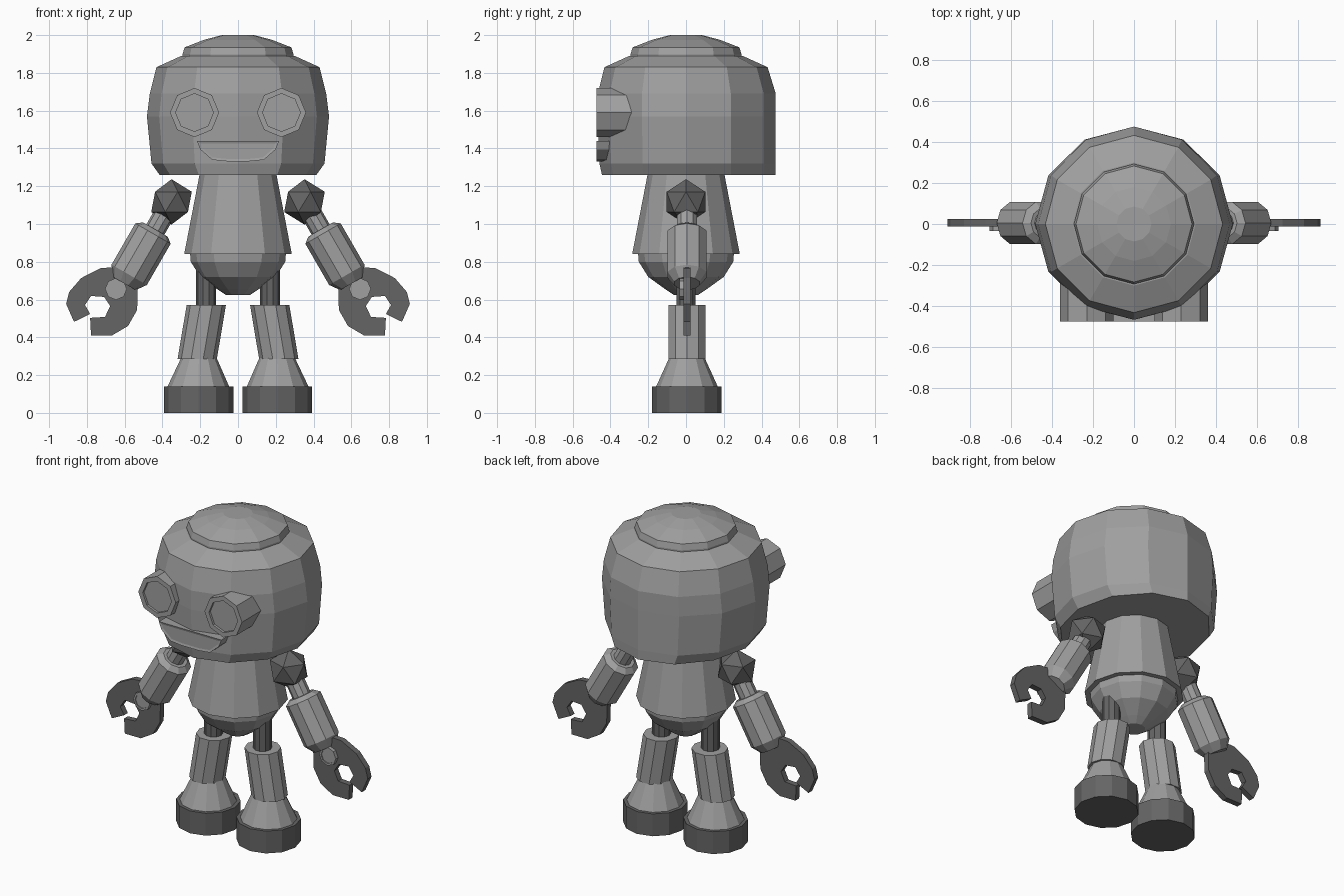
import bpy, bmesh, math
from mathutils import Vector

if "Cube" in bpy.data.objects:
    bpy.data.objects.remove(bpy.data.objects["Cube"])


def material(name, v):
    m = bpy.data.materials.new(name)
    m.diffuse_color = (v, v, v, 1)
    m.use_nodes = True
    m.node_tree.nodes["Principled BSDF"].inputs["Base Color"].default_value = m.diffuse_color
    return m


LIGHT = material("light grey", 0.35)
DARK = material("dark grey", 0.13)


def finish(name, bm, mat):
    bmesh.ops.recalc_face_normals(bm, faces=bm.faces)
    me = bpy.data.meshes.new(name)
    bm.to_mesh(me)
    bm.free()
    me.materials.append(mat)
    ob = bpy.data.objects.new(name, me)
    bpy.context.collection.objects.link(ob)
    return ob


def loft(name, rings, n, mat, axis=(0, 0, 1)):
    """Skin n-sided rings (centre, radius) that all face along axis, capped."""
    q = Vector((0, 0, 1)).rotation_difference(Vector(axis))
    bm = bmesh.new()
    loops = []
    for c, r in rings:
        loops.append([bm.verts.new(Vector(c) + q @ Vector((r * math.cos(2 * math.pi * i / n),
                                                           r * math.sin(2 * math.pi * i / n), 0)))
                      for i in range(n)])
    for a, b in zip(loops, loops[1:]):
        for i in range(n):
            bm.faces.new((a[i], a[(i + 1) % n], b[(i + 1) % n], b[i]))
    bm.faces.new(loops[0])
    bm.faces.new(loops[-1])
    return finish(name, bm, mat)


def turned(name, profile, n, mat):
    return loft(name, [((0, 0, z), r) for z, r in profile], n, mat)


def plate(name, outline, y0, y1, mat, inset=0):
    """Extrude an x-z outline from y0 (front) to y1, with an optional recessed panel."""
    bm = bmesh.new()
    back = bm.faces.new([bm.verts.new((x, y1, z)) for x, z in outline])
    ext = bmesh.ops.extrude_face_region(bm, geom=[back])["geom"]
    for v in ext:
        if isinstance(v, bmesh.types.BMVert):
            v.co.y = y0
    bm.faces.new([bm.verts[i] for i in range(len(outline))]) if not back.is_valid and bm.verts.ensure_lookup_table() else None
    bmesh.ops.recalc_face_normals(bm, faces=bm.faces)
    if inset:
        front = [f for f in bm.faces if all(abs(v.co.y - y0) < 1e-5 for v in f.verts)]
        bmesh.ops.inset_region(bm, faces=front, thickness=inset, use_even_offset=True)
        for v in front[0].verts:
            v.co.y += 0.004
    return finish(name, bm, mat)


# Head: side bevel all round, but the back runs straight down
head = turned("head", [(1.26, 0.415), (1.32, 0.458), (1.57, 0.482), (1.69, 0.467),
                       (1.83, 0.432), (1.89, 0.30)], 12, LIGHT)
for v in head.data.vertices:
    r = {1.26: 0.415, 1.32: 0.458, 1.57: 0.482, 1.69: 0.467}.get(round(v.co.z, 2))
    if r:
        v.co.y *= (0.475 if v.co.y > 0 else max(min(r, 0.467), 0.445)) / r
turned("head_cap", [(1.87, 0.293), (1.90, 0.293), (1.935, 0.283), (1.975, 0.18), (2.0, 0.085)], 12, LIGHT)

# Mouth
plate("mouth", [(-0.217, 1.44), (0.217, 1.44), (0.2, 1.395), (0.137, 1.34), (0.06, 1.332),
                (-0.06, 1.332), (-0.137, 1.34), (-0.2, 1.395)], -0.475, -0.40, LIGHT, 0.013)

# Torso and rounded hips
turned("torso", [(0.84, 0.285), (1.28, 0.20)], 12, LIGHT)
turned("hips", [(0.86, 0.255), (0.80, 0.25), (0.72, 0.20), (0.655, 0.11), (0.625, 0.065)], 12, LIGHT)

# Claw outline for the left side, as x-z points
CLAW = [(-.868, .482), (-.91, .577), (-.894, .64), (-.83, .714), (-.725, .767), (-.624, .772),
        (-.56, .746), (-.53, .677), (-.534, .545), (-.582, .46), (-.667, .41), (-.778, .41),
        (-.783, .503), (-.704, .508), (-.677, .566), (-.709, .614), (-.778, .619),
        (-.81, .571), (-.783, .524)]

for side, s in (("left", -1), ("right", 1)):
    # Eye: octagonal tube with a recessed lens
    loft(side + "_eye", [((s * 0.23, y, 1.59), r) for y, r in
                         ((-0.2, 0.13), (-0.475, 0.13), (-0.475, 0.1), (-0.46, 0.1))],
         8, LIGHT, (0, -1, 0))

    # Shoulder ball
    bm = bmesh.new()
    bmesh.ops.create_icosphere(bm, subdivisions=1, radius=0.12)
    ball = finish(side + "_shoulder", bm, DARK)
    ball.location = (s * 0.352, 0, 1.117)

    # Arm: rod and forearm share one slanted axis
    start, d = Vector((s * 0.445, 0.005, 0.958)), Vector((s * 0.5, 0, -0.866))
    loft(side + "_upper_arm", [(start - d * 0.15, 0.055), (start + d * 0.02, 0.055)], 10, LIGHT, d)
    loft(side + "_forearm", [(start + d * t, r) for t, r in
                             ((-0.015, 0.075), (0.01, 0.108), (0.262, 0.108), (0.315, 0.07))],
         10, LIGHT, d)

    # Claw and wrist pin
    plate(side + "_claw", [(-s * x, z) for x, z in CLAW], -0.012, 0.025, DARK)
    loft(side + "_wrist_pin", [((s * 0.646, 0, 0.656), 0.058), ((s * 0.646, -0.035, 0.656), 0.058),
                               ((s * 0.646, -0.035, 0.656), 0.045), ((s * 0.646, -0.029, 0.656), 0.045)],
         8, LIGHT, (0, -1, 0))

    # Leg: rod, slanted shin, flared ankle, foot
    loft(side + "_leg_rod", [((s * 0.17, 0, 0.5), 0.053), ((s * 0.17, 0, 0.76), 0.053)], 10, DARK)
    loft(side + "_shin", [((s * 0.216, 0.005, 0.285), 0.104), ((s * 0.168, 0.005, 0.57), 0.104)], 10, LIGHT)
    loft(side + "_ankle", [((s * 0.21, 0.005, 0.14), 0.163), ((s * 0.207, 0.005, 0.30), 0.09)], 12, LIGHT)
    loft(side + "_foot", [((s * 0.209, 0.005, 0), 0.184), ((s * 0.209, 0.005, 0.14), 0.184)], 12, DARK)
